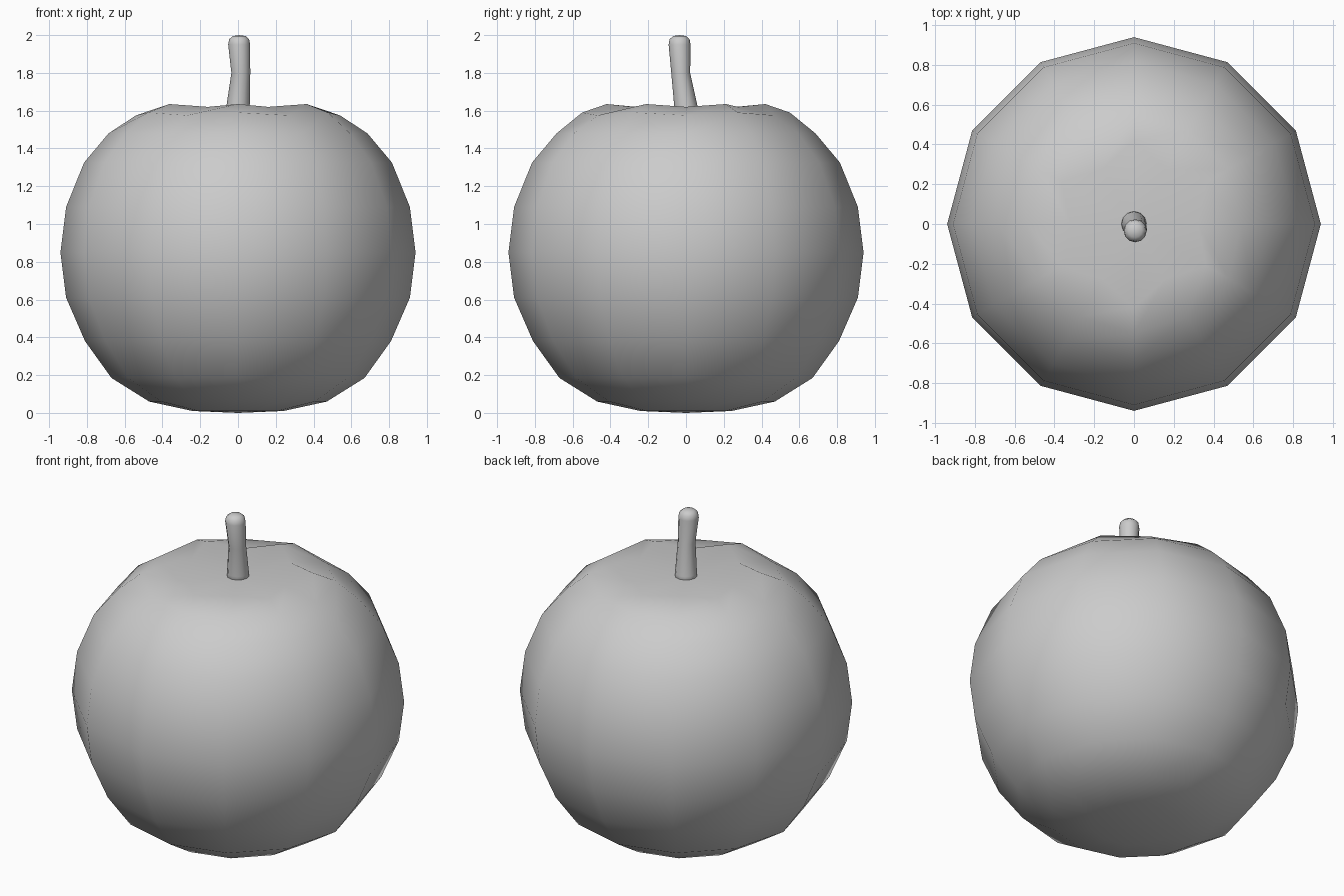
import bpy, bmesh
from math import sin, cos, pi

cube = bpy.data.objects.get("Cube")
if cube:
    bpy.data.objects.remove(cube, do_unlink=True)

grey = bpy.data.materials.new("plain grey")
grey.use_nodes = True
colour = (0.6, 0.6, 0.6, 1)
grey.diffuse_color = colour
grey.node_tree.nodes["Principled BSDF"].inputs["Base Color"].default_value = colour


def loft(name, rings, bottom, top, sides=12):
    """Skin closed rings, each a function of the side index, between two poles."""
    bm = bmesh.new()
    loops = [[bm.verts.new(ring(i)) for i in range(sides)] for ring in rings]
    low, high = bm.verts.new(bottom), bm.verts.new(top)
    for i in range(sides):
        j = (i + 1) % sides
        bm.faces.new((low, loops[0][j], loops[0][i]))
        bm.faces.new((high, loops[-1][i], loops[-1][j]))
        for a, b in zip(loops, loops[1:]):
            bm.faces.new((a[i], a[j], b[j], b[i]))
    mesh = bpy.data.meshes.new(name)
    bm.to_mesh(mesh)
    bm.free()
    mesh.materials.append(grey)
    mesh.shade_smooth()
    obj = bpy.data.objects.new(name, mesh)
    bpy.context.collection.objects.link(obj)
    return obj


def circle(radius, z, x=0, y=0):
    def point(i):
        a = i * pi / 6
        return x + radius * cos(a), y + radius * sin(a), z
    return point


def wavy(valley, peak):
    """Ring alternating between valley and peak (radius, height) pairs."""
    def point(i):
        return circle(*(peak if i % 2 else valley))(i)
    return point


# Fruit body: rounded, flattened below, six gentle lobes around the top dent
profile = [(0.24, 0.01), (0.47, 0.06), (0.67, 0.185), (0.81, 0.38), (0.91, 0.61),
           (0.94, 0.85), (0.91, 1.09), (0.815, 1.325), (0.685, 1.48)]
body = [circle(r, z) for r, z in profile]
body += [wavy((0.54, 1.575), (0.55, 1.59)), wavy((0.32, 1.62), (0.42, 1.635))]
loft("fruit_body", body, (0, 0, 0), (0, 0, 1.595))

# Stem: slightly bent, narrow in the middle, rounded at the tip
stem = [circle(0.066, 1.57), circle(0.062, 1.62), circle(0.05, 1.8, 0.015, -0.028),
        circle(0.058, 1.95, 0.006, -0.034), circle(0.053, 1.978, 0.006, -0.034),
        circle(0.034, 1.995, 0.006, -0.034)]
loft("stem", stem, (0, 0, 1.56), (0.006, -0.034, 2.0))
